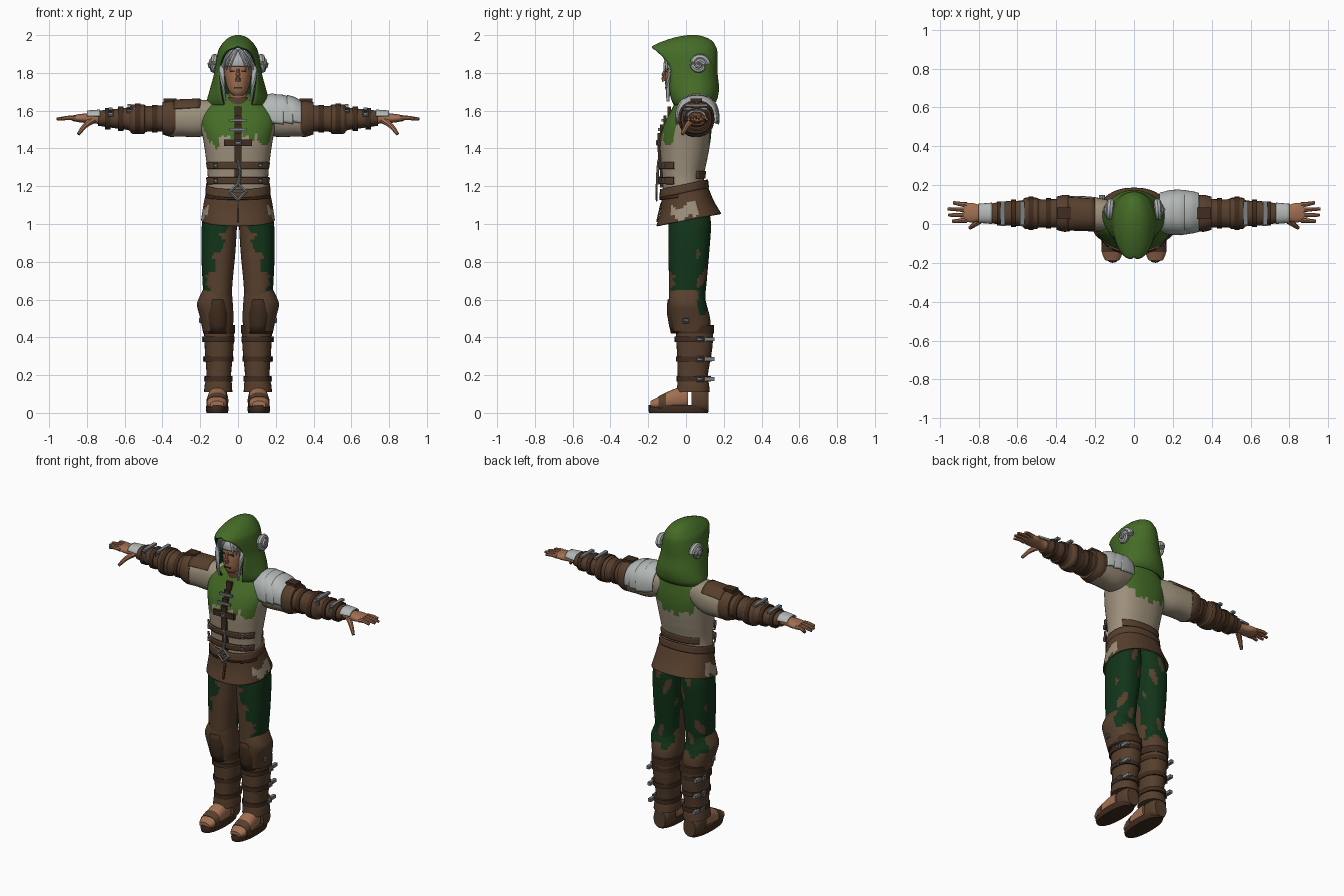
import bpy, bmesh
from math import sin, cos, pi, asin, radians, copysign
from mathutils import Vector, Matrix

if "Cube" in bpy.data.objects:
    bpy.data.objects.remove(bpy.data.objects["Cube"])


def material(name, r, g, b):
    m = bpy.data.materials.new(name)
    m.use_nodes = True
    m.diffuse_color = (r, g, b, 1)
    node = m.node_tree.nodes["Principled BSDF"]
    node.inputs["Base Color"].default_value = (r, g, b, 1)
    node.inputs["Roughness"].default_value = .8
    return m


GREEN = material("hood green", .06, .15, .02)
PINE = material("trouser green", .006, .035, .01)
LINEN = material("linen beige", .34, .28, .2)
LEATHER = material("leather brown", .095, .05, .026)
DARK = material("dark leather", .05, .025, .013)
SKIN = material("skin", .36, .16, .085)
HAIR = material("silver hair", .42, .44, .44)
PLATE = material("pale plate", .45, .48, .47)
STEEL = material("buckle steel", .2, .22, .23)

FRONT = (pi + .35, 2 * pi - .35)
SIDES = ((1, "left"), (-1, "right"))
made = []


def smooth(stations, steps):
    """Catmull-Rom samples through rows of numbers."""
    out, last = [], len(stations) - 1
    for i in range(last):
        a, b, c, d = (stations[max(0, min(last, i + k))] for k in (-1, 0, 1, 2))
        for j in range(steps):
            u = j / steps
            out.append([q + .5 * u * (r - p + u * (2 * p - 5 * q + 4 * r - s + u * (3 * (q - r) + s - p)))
                        for p, q, r, s in zip(a, b, c, d)])
    return out + [list(stations[-1])]


def build(name, rings, mats, closed=True, caps=(True, True), rule=None, thick=0):
    """Skin a row of rings; rule picks a material index from a face centre."""
    bm = bmesh.new()
    rows = [[bm.verts.new(p) for p in ring] for ring in rings]
    n = len(rows[0])
    for lo, hi in zip(rows, rows[1:]):
        for i in range(n if closed else n - 1):
            k = (i + 1) % n
            bm.faces.new((lo[i], lo[k], hi[k], hi[i]))
    for use, row in zip(caps, (rows[0], rows[-1])):
        if use:
            bm.faces.new(row)
    bmesh.ops.remove_doubles(bm, verts=bm.verts, dist=.0001)
    bmesh.ops.recalc_face_normals(bm, faces=bm.faces)
    if rule:
        for f in bm.faces:
            f.material_index = int(rule(*f.calc_center_median()))
    mesh = bpy.data.meshes.new(name)
    bm.to_mesh(mesh)
    bm.free()
    for m in mats:
        mesh.materials.append(m)
    ob = bpy.data.objects.new(name, mesh)
    bpy.context.collection.objects.link(ob)
    made.append(ob)
    if thick:
        mod = ob.modifiers.new("thickness", "SOLIDIFY")
        mod.thickness, mod.offset = thick, -1
        mod.material_offset = mod.material_offset_rim = len(mats) - 1 if not rule else 0
    return ob


def loft(name, stations, *mats, axis="z", s=1, segs=28, steps=4, arc=None, p=2.3,
         caps=True, rule=None, tilt=0, thick=0):
    """Stations are (place on axis, centre a, centre b, radius a, radius b)."""
    rings = []
    start, end = arc or (0, 2 * pi)
    for t, a, b, ra, rb in smooth(stations, steps):
        ring = []
        for i in range(segs + (1 if arc else 0)):
            w = start + (end - start) * i / segs
            u = a + ra * copysign(abs(cos(w)) ** (2 / p), cos(w))
            v = b + rb * copysign(abs(sin(w)) ** (2 / p), sin(w))
            x, y, z = {"x": (t, u, v), "y": (u, t, v), "z": (u, v, t)}[axis]
            ring.append((s * x, y, z + tilt * y))
        rings.append(ring)
    ends = (caps and not arc,) * 2
    return build(name, rings, mats, not arc, ends, rule, thick)


def tube(name, points, r0, r1, mat, s=1, flat=1, segs=8, steps=4):
    pts = [Vector((s * x, y, z)) for x, y, z in smooth(points, steps)]
    rings, last = [], len(pts) - 1
    for i, c in enumerate(pts):
        q = (pts[min(i + 1, last)] - pts[max(i - 1, 0)]).to_track_quat("Z", "Y")
        r = r0 + (r1 - r0) * i / last
        rings.append([c + q @ Vector((r * cos(w), r * flat * sin(w), 0))
                      for w in (2 * pi * k / segs for k in range(segs))])
    return build(name, rings, [mat])


def finish(ob, name, mat):
    ob.name = name
    ob.data.materials.append(mat)
    made.append(ob)
    return ob


def box(name, loc, size, mat, rot=(0, 0, 0)):
    bpy.ops.mesh.primitive_cube_add(size=1, location=loc, rotation=rot)
    ob = finish(bpy.context.object, name, mat)
    ob.data.transform(Matrix.Diagonal((*size, 1)))
    return ob


def buckle(name, loc, w, h, rot, turn=pi / 4):
    """Four-sided metal ring with a centre pin."""
    bpy.ops.mesh.primitive_torus_add(major_segments=4, minor_segments=4, major_radius=.7,
                                     minor_radius=.18, location=loc, rotation=rot)
    ob = finish(bpy.context.object, name, STEEL)
    ob.data.transform(Matrix.Diagonal((w, h, .03, 1)) @ Matrix.Rotation(turn, 4, "Z"))
    box(name + "_pin", loc, (w, .008, .008), STEEL, rot)


# Torso: linen shirt with a ragged green cowl over the chest and back
TORSO = [(1.15, 0, -.01, .165, .112), (1.25, 0, -.015, .16, .11), (1.35, 0, -.01, .17, .124),
         (1.45, 0, -.003, .185, .134), (1.53, 0, .01, .2, .125), (1.6, 0, .025, .185, .105),
         (1.65, 0, .035, .125, .09), (1.69, 0, .04, .07, .07)]


def chest_y(z):
    row = min(smooth(TORSO, 8), key=lambda r: abs(r[0] - z))
    return row[2] - row[4]


def cowl(x, y, z):
    rag = .015 * sin(70 * x) + .012 * sin(133 * x + 1)
    if y < .03:
        return z > 1.46 + rag - .04 * (abs(x) > .1) + max(0, abs(x) - .15) * 2.5
    return z > 1.43 + rag + 3 * x * x


loft("shirt", TORSO, LINEN, GREEN, segs=72, steps=9, rule=cowl)
loft("collar", [(1.62, 0, .01, .075, .075), (1.67, 0, .0, .06, .06)], LEATHER, caps=False)
for i in range(9):
    z = 1.22 + i * .047
    box("placket", (0, chest_y(z) - .004, z), (.036, .018, .052), DARK)
for z in (1.5, 1.55):
    box("clasp", (0, chest_y(z) - .016, z), (.09, .012, .014), STEEL)
box("chest_strap", (0, chest_y(1.43) - .005, 1.43), (.15, .016, .035), DARK)
buckle("chest_buckle", (0, chest_y(1.43) - .015, 1.43), .03, .025, (pi / 2, 0, 0))
for z in (1.23, 1.31):
    loft("waist_strap", [(z - .018, 0, -.015, .164, .119), (z + .018, 0, -.015, .17, .124)],
         LEATHER, arc=FRONT, thick=.01)
    for x in (-.12, -.05, .05, .12):
        buckle("waist_buckle", (x, -.137 + abs(x) * .12, z), .02, .026, (pi / 2, 0, 0))
loft("back_strap", [(1.24, 0, -.01, .165, .113), (1.28, 0, -.01, .167, .116)],
     LEATHER, arc=(.6, pi - .6), thick=.01)

# Belt and flared skirt
loft("skirt", [(1.2, 0, -.01, .164, .118), (1.1, 0, .005, .183, .14), (1.02, 0, .015, .195, .172)],
     LEATHER, LINEN, segs=64, steps=7, caps=False, tilt=.19, thick=.008,
     rule=lambda x, y, z: -.08 < y < .06 and 1.03 + .02 * sin(60 * y) < z < 1.1 + .02 * sin(45 * y))
box("skirt_slit", (0, -.143, 1.06), (.012, .008, .1), DARK, (-.22, 0, 0))
for z, t in ((1.19, .2), (1.165, .1)):
    loft("belt", [(z - .022, 0, -.01, .172, .132), (z + .022, 0, -.01, .17, .127)],
         DARK if t < .15 else LEATHER, tilt=t, thick=.012, caps=False)
buckle("belt_buckle", (0, -.155, 1.17), .06, .06, (pi / 2, 0, 0), 0)
tube("belt_chain", [(0, -.15, 1.21), (.01, -.15, 1.27), (0, -.145, 1.34)], .01, .007, STEEL)

# Head, face and hair
loft("head", [(1.68, 0, -.06, .025, .03), (1.7, 0, -.05, .045, .053), (1.74, 0, -.03, .062, .08),
              (1.8, 0, -.02, .073, .09), (1.86, 0, -.01, .075, .09), (1.92, 0, 0, .055, .065),
              (1.94, 0, .01, .02, .02)], SKIN, p=2.1)
loft("neck", [(1.58, 0, .01, .05, .05), (1.73, 0, -.01, .048, .05)], SKIN)
tube("nose", [(0, -.106, 1.82), (0, -.12, 1.785), (0, -.112, 1.757)], .007, .014, SKIN)
box("mouth", (0, -.108, 1.722), (.042, .008, .008), DARK)
loft("fringe", [(1.835, 0, -.015, .08, .1), (1.88, 0, -.01, .082, .1), (1.94, 0, 0, .045, .055)],
     HAIR, arc=FRONT, thick=.006)
for s, side in SIDES:
    box(side + "_eye", (s * .03, -.107, 1.808), (.026, .008, .009), DARK)
    for k in range(3):
        tube(side + "_fringe_lock", [(.012 + .01 * k, -.085, 1.92), (.03 + .018 * k, -.108 + .007 * k, 1.87),
                                     (.045 + .017 * k, -.115 + .012 * k, 1.815)], .014, .004, HAIR, s, .7)
    tube(side + "_long_lock", [(.055, -.07, 1.9), (.085, -.08, 1.83), (.08, -.095, 1.74),
                               (.068, -.095, 1.65)], .022, .008, HAIR, s, .8)
    # Coiled horn beside the hood
    coil = [(.12 + .035 * i / 40, .07 + (.042 - .001 * i) * cos(i * .35),
             1.845 + (.042 - .001 * i) * sin(i * .35)) for i in range(41)]
    tube(side + "_horn", coil, .02, .008, HAIR, s, steps=1)

# Hood: rows are height, centre, half width, front, back, half opening
HOOD = [(1.63, .05, .158, -.08, .145, .075), (1.66, .05, .163, -.1, .165, .085),
        (1.72, .05, .147, -.13, .175, .095), (1.8, .04, .126, -.16, .167, .1),
        (1.87, .03, .115, -.19, .168, .088), (1.92, .02, .104, -.195, .165, .055),
        (1.945, .02, .09, -.172, .155, 0), (1.97, .02, .07, -.115, .138, 0),
        (1.99, .03, .043, -.05, .1, 0), (2, .035, .012, .01, .06, 0)]
hood_rings = []
for z, c, w, front, back, gap in smooth(HOOD, 4):
    a = asin(max(0, min(.95, gap / w)))
    angles = [a + (2 * pi - 2 * a) * i / 40 for i in range(41)]
    hood_rings.append([(w * sin(t), c - cos(t) * (c - front if cos(t) > 0 else back - c), z) for t in angles])
build("hood", hood_rings, [GREEN, PINE], False, (False, True), thick=.012)


# Arms, mirrored
for s, side in SIDES:
    loft(side + "_sleeve", [(.1, .04, 1.575, .075, .075), (.2, .05, 1.56, .088, .098),
                            (.3, .055, 1.556, .09, .093), (.36, .055, 1.556, .088, .095)],
         LINEN, axis="x", s=s)
    loft(side + "_upper_cuff", [(.33, .055, 1.558, .092, .09), (.36, .055, 1.558, .095, .096),
                                (.4, .055, 1.56, .085, .085)], LEATHER, axis="x", s=s)
    loft(side + "_arm_guard", [(.38, .055, 1.56, .074, .07), (.48, .055, 1.557, .072, .068),
                               (.5, .055, 1.555, .08, .078), (.56, .055, 1.555, .08, .077),
                               (.58, .055, 1.557, .066, .06), (.66, .055, 1.558, .062, .05),
                               (.74, .055, 1.56, .05, .04)], LEATHER, axis="x", s=s)
    for x, r in ((.44, .078), (.53, .086), (.62, .07), (.69, .062)):
        loft(side + "_arm_band", [(x - .014, .055, 1.557, r, r - .005), (x + .014, .055, 1.557, r, r - .005)],
             DARK, axis="x", s=s)
    for x, z in ((.575, 1.628), (.675, 1.61)):
        box(side + "_arm_clasp", (s * x, .055, z), (.022, .12, .014), STEEL)
        buckle(side + "_arm_buckle", (s * x, -.005, z - .025), .025, .025, (pi / 2, 0, 0))
    box(side + "_shoulder_tab", (s * .36, .055, 1.655), (.07, .06, .02), DARK)
    loft(side + "_wrist_plate", [(.73, .055, 1.56, .056, .046), (.8, .055, 1.563, .05, .038)],
         PLATE, axis="x", s=s, arc=(.2, pi - .2), thick=.008)
    loft(side + "_palm", [(.72, .055, 1.56, .036, .032), (.78, .055, 1.56, .038, .026),
                          (.83, .058, 1.56, .05, .023), (.875, .06, 1.56, .046, .015)],
         SKIN, axis="x", s=s)
    for k, tip in enumerate((.935, .955, .96, .93)):
        y = .02 + .026 * k
        tube(side + "_finger", [(.86, y, 1.56), (.9, y + .003 * (k - 1), 1.562),
                                (tip, y + .006 * (k - 1), 1.555)], .014, .008, SKIN, s)
    tube(side + "_thumb", [(.77, .035, 1.55), (.81, .005, 1.52), (.845, -.02, 1.475)], .02, .009, SKIN, s)

# Shoulder pieces: layered plate on the left, leather cap on the right
for x0, x1, r0, r1 in ((.13, .24, .1, .118), (.2, .29, .112, .11), (.26, .335, .108, .1)):
    loft("left_pauldron", [(x0, .06, 1.575, r0, r0), ((x0 + x1) / 2, .06, 1.57, (r0 + r1) / 2 + .005, r1 + .003),
                           (x1, .06, 1.56, r1, r1 - .008)], PLATE, axis="x", arc=(-.25, pi + .25), thick=.01)
loft("right_shoulder_cap", [(.2, .05, 1.565, .09, .1), (.34, .055, 1.56, .095, .099)], LEATHER,
     axis="x", s=-1, arc=(.5, pi - .5), thick=.012)


# Legs, mirrored: green trousers with ragged leather in front
def leather_patch(x, y, z):
    x = abs(x)
    rag = .02 * sin(55 * z) + .012 * sin(120 * z + 2)
    if y < .02:
        return x < .05 + (1 - z) * .36 + rag
    return y > .06 and sin(48 * x + 9 * z) * sin(24 * z + 20 * x) > .6 or z < .5


for s, side in SIDES:
    loft(side + "_trouser", [(1.12, .085, .015, .085, .1), (1, .098, .02, .093, .112),
                             (.85, .104, .015, .09, .108), (.7, .108, .01, .08, .1),
                             (.6, .108, .008, .074, .095), (.45, .106, .03, .07, .09)],
         PINE, LEATHER, s=s, segs=56, steps=9, rule=leather_patch)
    loft(side + "_knee_wrap", [(.43, .108, .03, .078, .1), (.5, .112, .022, .088, .106),
                               (.57, .122, .01, .095, .1), (.61, .118, .005, .088, .096),
                               (.65, .11, .008, .077, .093)],
         LEATHER, PINE, s=s, segs=40, rule=lambda x, y, z: y > .06 and z > .54 + .02 * sin(60 * x))
    loft(side + "_knee_plate", [(.42, .105, .03, .058, .11), (.52, .11, .0, .068, .1),
                                (.6, .11, -.01, .05, .088)], DARK, s=s, arc=FRONT, steps=2, thick=.01)
    loft(side + "_boot", [(.11, .105, .038, .075, .088), (.15, .104, .038, .072, .084),
                          (.2, .102, .036, .065, .08), (.34, .1, .045, .076, .094),
                          (.45, .1, .045, .08, .1)], LEATHER, s=s)
    loft(side + "_boot_cuff", [(.42, .1, .045, .084, .104), (.465, .102, .042, .086, .106)], DARK, s=s)
    for z, r in ((.39, .08), (.285, .073), (.18, .069)):
        loft(side + "_boot_strap", [(z - .014, .102, .042, r + .004, r + .022),
                                    (z + .014, .102, .042, r + .004, r + .022)], DARK, s=s)
        buckle(side + "_boot_buckle", (s * (.106 + r), .075, z), .03, .025, (pi / 2, 0, pi / 2))
        box(side + "_strap_end", (s * (.09 + r), .125, z), (.02, .05, .02), STEEL)
    buckle(side + "_knee_buckle", (s * .2, .0, .49), .025, .025, (pi / 2, 0, pi / 2))
    # Open shoe with bare instep
    loft(side + "_sole", [(0, .11, -.04, .056, .155), (.02, .11, -.04, .06, .16), (.042, .11, -.04, .057, .157)],
         DARK, s=s, steps=2)
    loft(side + "_foot", [(-.188, .112, .045, .035, .018), (-.15, .112, .05, .052, .032),
                          (-.08, .11, .068, .052, .052), (.01, .106, .085, .05, .065)], SKIN, axis="y", s=s)
    loft(side + "_toe_strap", [(-.145, .112, .048, .056, .04), (-.105, .111, .056, .057, .053)],
         LEATHER, axis="y", s=s)
    loft(side + "_heel", [(.03, .107, .065, .056, .064), (.09, .107, .065, .054, .064),
                          (.12, .107, .06, .042, .055)], LEATHER, axis="y", s=s)

bpy.ops.object.select_all(action="DESELECT")
for ob in made:
    ob.select_set(True)
bpy.context.view_layer.objects.active = made[0]
bpy.ops.object.shade_smooth_by_angle(angle=radians(40))
